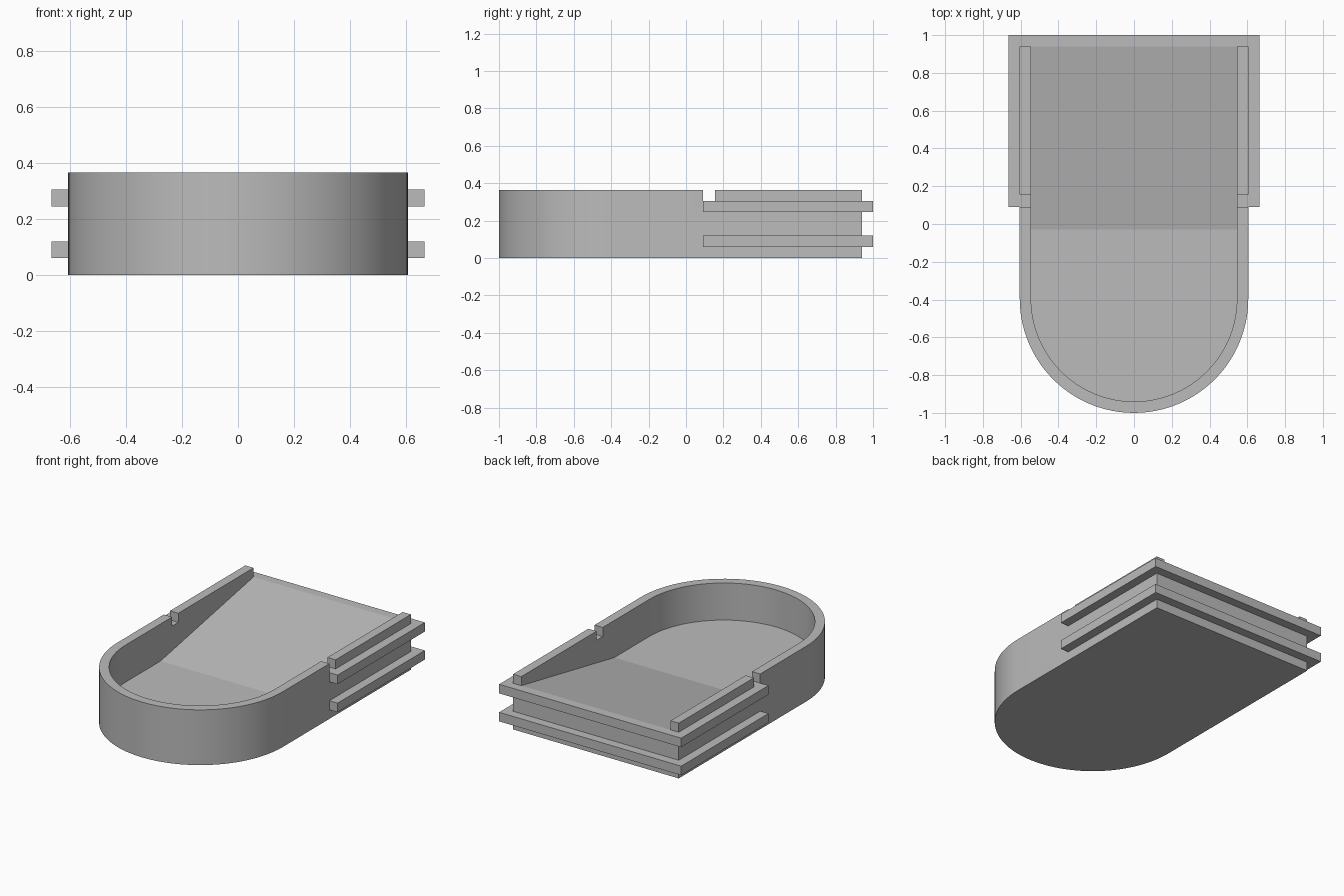
import bpy
import bmesh
from math import cos, sin, pi

cube = bpy.data.objects.get("Cube")
if cube:
    bpy.data.objects.remove(cube, do_unlink=True)

# Main dimensions
HALF_W, WALL, HEIGHT = 0.605, 0.06, 0.365
ARC_Y, BACK, FLOOR = -0.395, 0.94, 0.12
RAMP_Y, LIP = -0.03, 0.305
RAIL_Y, RAIL_OUT, RAIL_H = 0.09, 0.06, 0.06
SEGMENTS = 48

grey = bpy.data.materials.new("plain grey")
grey.use_nodes = True
colour = (0.5, 0.5, 0.5, 1)
grey.diffuse_color = colour
grey.node_tree.nodes["Principled BSDF"].inputs["Base Color"].default_value = colour


def make_object(name, bm):
    bmesh.ops.recalc_face_normals(bm, faces=bm.faces)
    mesh = bpy.data.meshes.new(name)
    bm.to_mesh(mesh)
    bm.free()
    mesh.materials.append(grey)
    obj = bpy.data.objects.new(name, mesh)
    bpy.context.collection.objects.link(obj)
    return obj


def prism(name, outline, z0, z1):
    """Straight-sided solid over a flat outline."""
    bm = bmesh.new()
    low = [bm.verts.new((x, y, z0)) for x, y in outline]
    face = bm.faces.new(low)
    result = bmesh.ops.extrude_face_region(bm, geom=[face])
    for v in result["geom"]:
        if isinstance(v, bmesh.types.BMVert):
            v.co.z = z1
    return make_object(name, bm)


def arc(radius):
    """Half circle round the front end, from left to right."""
    return [(radius * cos(a), ARC_Y - radius * sin(a))
            for a in (pi * i / SEGMENTS for i in range(SEGMENTS + 1))]


def cavity(name):
    """Hollow with a flat floor at the front and a ramp to the back lip."""
    r, end, top = HALF_W - WALL, 1.1, 0.5
    slope = (LIP - FLOOR) / (BACK - RAMP_Y)
    outline = [(r, end), (r, RAMP_Y)] + arc(r) + [(-r, RAMP_Y), (-r, end)]
    bm = bmesh.new()
    low = [bm.verts.new((x, y, FLOOR + slope * max(0, y - RAMP_Y))) for x, y in outline]
    high = [bm.verts.new((x, y, top)) for x, y in outline]
    bm.faces.new(low[1:-1])
    bm.faces.new((low[0], low[1], low[-2], low[-1]))
    bm.faces.new(high)
    for i in range(len(low)):
        j = (i + 1) % len(low)
        bm.faces.new((low[i], low[j], high[j], high[i]))
    return make_object(name, bm)


def cut(target, cutter):
    cutter.hide_render = True
    mod = target.modifiers.new("cut", "BOOLEAN")
    mod.operation, mod.solver, mod.object = "DIFFERENCE", "EXACT", cutter
    bpy.context.view_layer.objects.active = target
    bpy.ops.object.modifier_apply(modifier=mod.name)
    bpy.data.objects.remove(cutter, do_unlink=True)


# Round-fronted tray, hollowed, with a notch across both side walls
tray = prism("tray_body", [(HALF_W, BACK)] + arc(HALF_W) + [(-HALF_W, BACK)], 0, HEIGHT)
cut(tray, cavity("cavity_cutter"))
cut(tray, prism("notch_cutter", [(-1, RAIL_Y), (1, RAIL_Y), (1, 0.155), (-1, 0.155)], LIP, 0.5))

# Two rails wrapping the sides and back
outer_x, outer_y = HALF_W + RAIL_OUT, BACK + RAIL_OUT
half = [(HALF_W, BACK), (HALF_W, RAIL_Y), (outer_x, RAIL_Y), (outer_x, outer_y)]
rail_outline = half + [(-x, y) for x, y in reversed(half)]
for name, z in (("lower_rail", 0.06), ("upper_rail", LIP - RAIL_H)):
    prism(name, rail_outline, z, z + RAIL_H)

# Smooth the curved wall, keep corners sharp
bpy.ops.object.select_all(action="DESELECT")
tray.select_set(True)
bpy.context.view_layer.objects.active = tray
bpy.ops.object.shade_smooth_by_angle(angle=pi / 6)
for edge in tray.data.edges:
    a, b = (tray.data.vertices[i].co for i in edge.vertices)
    if abs(a.y - RAMP_Y) < 0.001 and abs(b.y - RAMP_Y) < 0.001:
        edge.use_edge_sharp = True
